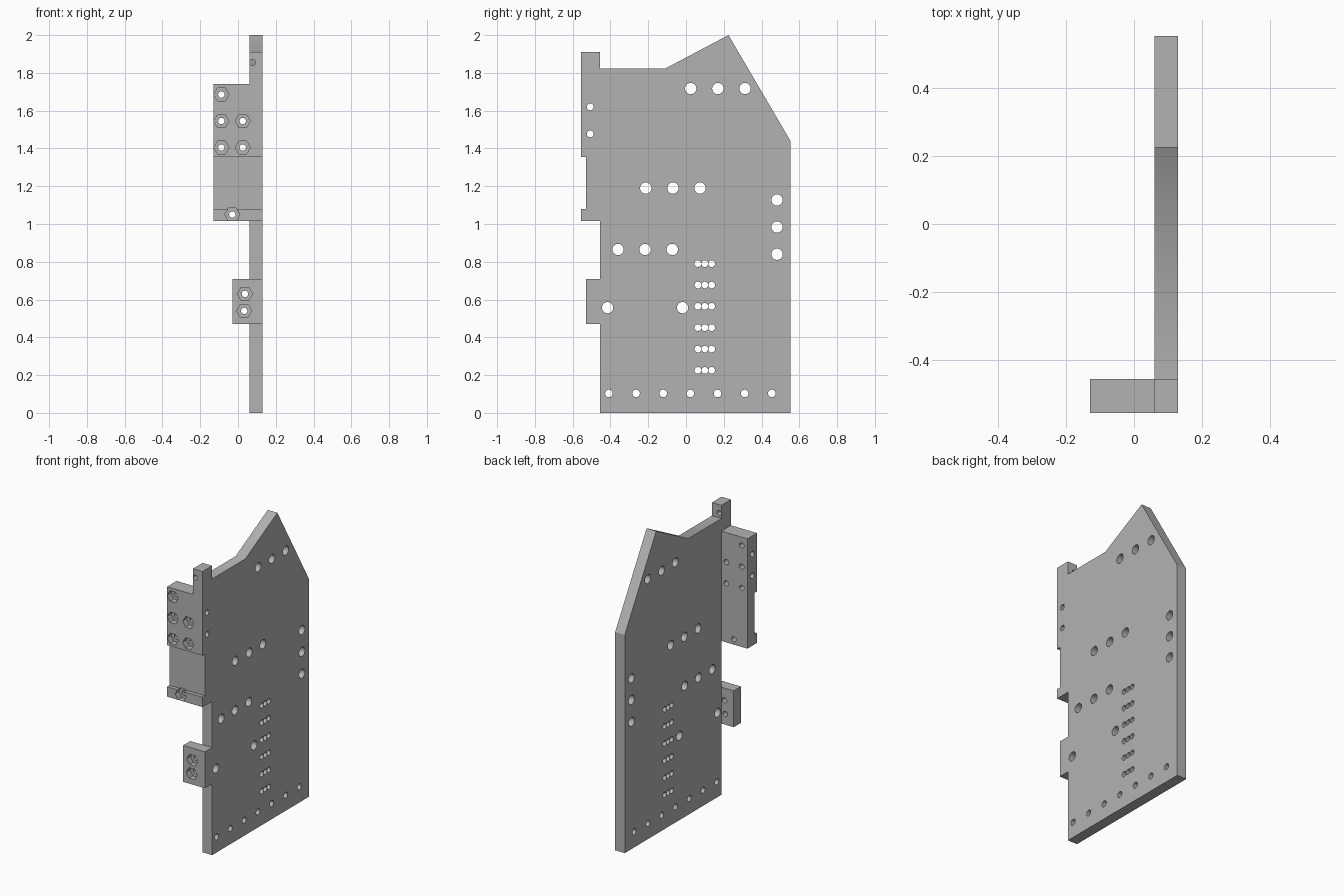
import bpy, bmesh, math
from mathutils import Matrix, Vector

cube = bpy.data.objects.get("Cube")
if cube:
    bpy.data.objects.remove(cube, do_unlink=True)

grey = bpy.data.materials.new("plain grey")
grey.use_nodes = True
colour = (0.45, 0.45, 0.45, 1)
grey.diffuse_color = colour
grey.node_tree.nodes["Principled BSDF"].inputs["Base Color"].default_value = colour

FRONT, BACK = -0.555, -0.455      # depth range of the mounting flanges
INNER, OUTER = 0.06, 0.13         # plate thickness range


def make_object(name, bm):
    bmesh.ops.recalc_face_normals(bm, faces=bm.faces)
    mesh = bpy.data.meshes.new(name)
    bm.to_mesh(mesh)
    bm.free()
    obj = bpy.data.objects.new(name, mesh)
    bpy.context.collection.objects.link(obj)
    mesh.materials.append(grey)
    return obj


def slab(name, profile, x0, x1):
    """Extrude a (y, z) outline along x."""
    bm = bmesh.new()
    face = bm.faces.new([bm.verts.new((x0, y, z)) for y, z in profile])
    new = bmesh.ops.extrude_face_region(bm, geom=[face])["geom"]
    bmesh.ops.translate(bm, vec=(x1 - x0, 0, 0),
                        verts=[v for v in new if isinstance(v, bmesh.types.BMVert)])
    return make_object(name, bm)


def drill(obj, axis, holes, depth=1.0, sides=24):
    """Cut prisms (x, y, z, radius) centred on the given points along an axis."""
    bm = bmesh.new()
    if axis == "X":
        turn = Matrix.Rotation(math.pi / 2, 4, "Y")
    else:
        turn = Matrix.Rotation(math.pi / 2, 4, "X")
    spin = Matrix.Rotation(math.pi / 2, 4, "Z")
    for x, y, z, r in holes:
        bmesh.ops.create_cone(bm, cap_ends=True, segments=sides, radius1=r, radius2=r,
                              depth=depth,
                              matrix=Matrix.Translation(Vector((x, y, z))) @ turn @ spin)
    cutter = make_object("cutter", bm)
    cutter.hide_render = True
    mod = obj.modifiers.new("holes", "BOOLEAN")
    mod.operation = "DIFFERENCE"
    mod.solver = "EXACT"
    mod.object = cutter
    bpy.context.view_layer.objects.active = obj
    bpy.ops.object.modifier_apply(modifier=mod.name)
    bpy.data.objects.remove(cutter, do_unlink=True)


def nut_pockets(obj, spots, surface):
    """Through bolt holes with a hexagonal nut pocket on the front."""
    drill(obj, "Y", [(x, BACK, z, 0.017) for x, z in spots])
    # flat-topped hexagon, points left and right
    drill(obj, "Y", [(x, surface, z, 0.04) for x, z in spots], depth=0.08, sides=6)


# Main side plate
plate = slab("side_plate", [(BACK, 0), (0.553, 0), (0.553, 1.44), (0.225, 2),
                            (-0.11, 1.823), (BACK, 1.823)], INNER, OUTER)
mid = (INNER + OUTER) / 2
step = 0.1437
holes = []
for y, z in ((0.025, 1.717), (-0.213, 1.19), (-0.36, 0.865)):     # rows of three
    holes += [(mid, y + i * step, z, 0.03) for i in range(3)]
holes += [(mid, 0.482, 0.84 + i * step, 0.03) for i in range(3)]   # rear column
holes += [(mid, y, 0.557, 0.03) for y in (-0.415, -0.018)]
holes += [(mid, -0.408 + i * step, 0.103, 0.02) for i in range(7)] # bottom row
holes += [(mid, 0.063 + i * 0.0365, 0.225 + j * 0.113, 0.0178)     # slot grid
          for i in range(3) for j in range(6)]
drill(plate, "X", holes)

# Upper flange with a shallow front recess
upper = slab("upper_flange", [(BACK, 1.015), (BACK, 1.74), (FRONT, 1.74), (FRONT, 1.355),
                              (-0.53, 1.355), (-0.53, 1.08), (FRONT, 1.08),
                              (FRONT, 1.015)], -OUTER, OUTER)
nut_pockets(upper, [(-0.088, 1.685), (-0.088, 1.545), (0.025, 1.545),
                    (-0.088, 1.405), (0.025, 1.405), (-0.03, 1.05)], FRONT)
drill(upper, "X", [(0, -0.507, z, 0.018) for z in (1.477, 1.62)])

# Post above the flange
post = slab("top_post", [(BACK, 1.74), (BACK, 1.91), (FRONT, 1.91), (FRONT, 1.74)],
            INNER, OUTER)
drill(post, "Y", [(0.077, BACK, 1.855, 0.0165)], depth=0.5)

# Lower flange
lower = slab("lower_flange", [(BACK, 0.47), (BACK, 0.71), (-0.53, 0.71), (-0.53, 0.47)],
             -0.03, OUTER)
nut_pockets(lower, [(0.037, 0.63), (0.033, 0.54)], -0.53)

# Smooth hole walls, sharp edges elsewhere
bpy.ops.object.select_all(action="DESELECT")
for obj in (plate, upper, post, lower):
    obj.select_set(True)
bpy.context.view_layer.objects.active = plate
bpy.ops.object.shade_smooth_by_angle(angle=math.radians(30))
